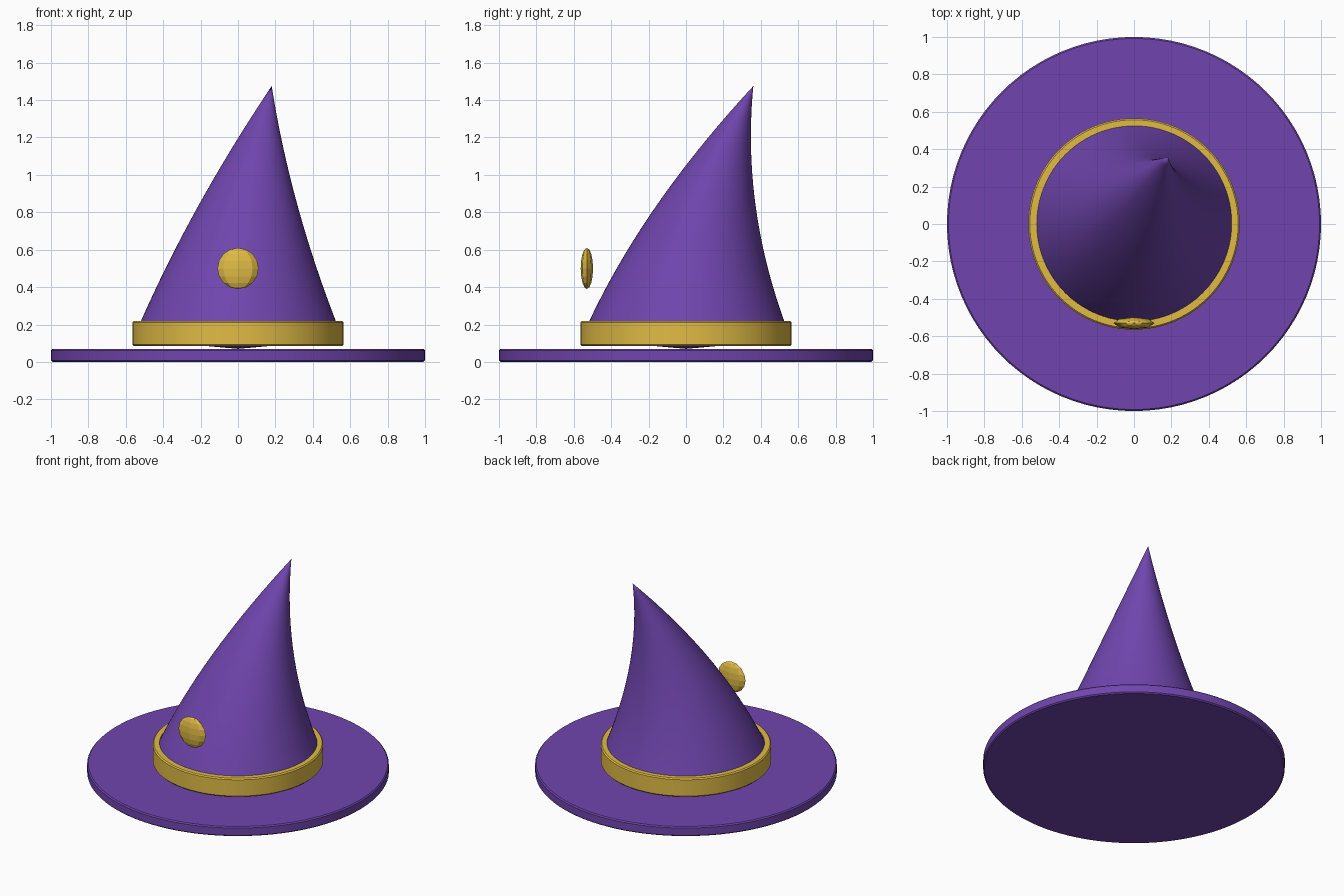
import bpy
import math

if "Cube" in bpy.data.objects:
    bpy.data.objects.remove(bpy.data.objects["Cube"])

SEG = 96


def material(name, rgb):
    m = bpy.data.materials.new(name)
    m.diffuse_color = (*rgb, 1)
    m.use_nodes = True
    m.node_tree.nodes["Principled BSDF"].inputs["Base Color"].default_value = m.diffuse_color
    return m


purple = material("purple_felt", (0.16, 0.06, 0.42))
gold = material("gold", (0.75, 0.5, 0.06))


def lathe(name, profile, mat, closed=False, bend=lambda z: (0, 0)):
    """Spin (radius, z) points round z; radius 0 makes a single pole vertex."""
    verts, rings, faces = [], [], []
    for r, z in profile:
        dx, dy = bend(z)
        n = SEG if r > 0 else 1
        rings.append([len(verts) + i for i in range(n)])
        for i in range(n):
            a = 2 * math.pi * i / SEG
            verts.append((r * math.cos(a) + dx, r * math.sin(a) + dy, z))
    pairs = list(zip(rings, rings[1:]))
    if closed:
        pairs.append((rings[-1], rings[0]))
    for lo, hi in pairs:
        for i in range(SEG):
            j = (i + 1) % SEG
            f = [lo[i % len(lo)], lo[j % len(lo)], hi[j % len(hi)], hi[i % len(hi)]]
            faces.append(list(dict.fromkeys(f)))
    me = bpy.data.meshes.new(name)
    me.from_pydata(verts, [], faces)
    me.materials.append(mat)
    ob = bpy.data.objects.new(name, me)
    bpy.context.collection.objects.link(ob)
    bpy.ops.object.select_all(action='DESELECT')
    ob.select_set(True)
    bpy.context.view_layer.objects.active = ob
    bpy.ops.object.shade_smooth_by_angle(angle=math.radians(35))
    return ob


# Flat round brim with softened edges
lathe("brim", [(0, 0), (0.992, 0), (1, 0.008), (1, 0.062), (0.992, 0.07), (0, 0.07)], purple)

# Crown: straight taper whose axis leans right and back quadratically
BASE, TIP = 0.12, 1.475
STEPS = 28


def lean(z):
    t = max(0, (z - 0.07) / (TIP - 0.07))
    return 0.18 * t * t, 0.36 * t * t


crown = [(0, 0.07)]
for k in range(STEPS + 1):
    t = k / STEPS
    crown.append((0.562 * (1 - t) if k < STEPS else 0, BASE + t * (TIP - BASE)))
lathe("crown", crown, purple, bend=lean)

# Hat band hugging the crown base
lathe("band", [(0.52, 0.085), (0.557, 0.085), (0.565, 0.093), (0.565, 0.212),
               (0.557, 0.22), (0.52, 0.22)], gold, closed=True)

# Faceted flattened gem in front of the crown
bpy.ops.mesh.primitive_uv_sphere_add(segments=8, ring_count=8, radius=0.11,
                                     location=(0, -0.53, 0.5))
gem = bpy.context.object
gem.name = "front_gem"
gem.scale = (1, 0.3, 1)
gem.data.materials.append(gold)
